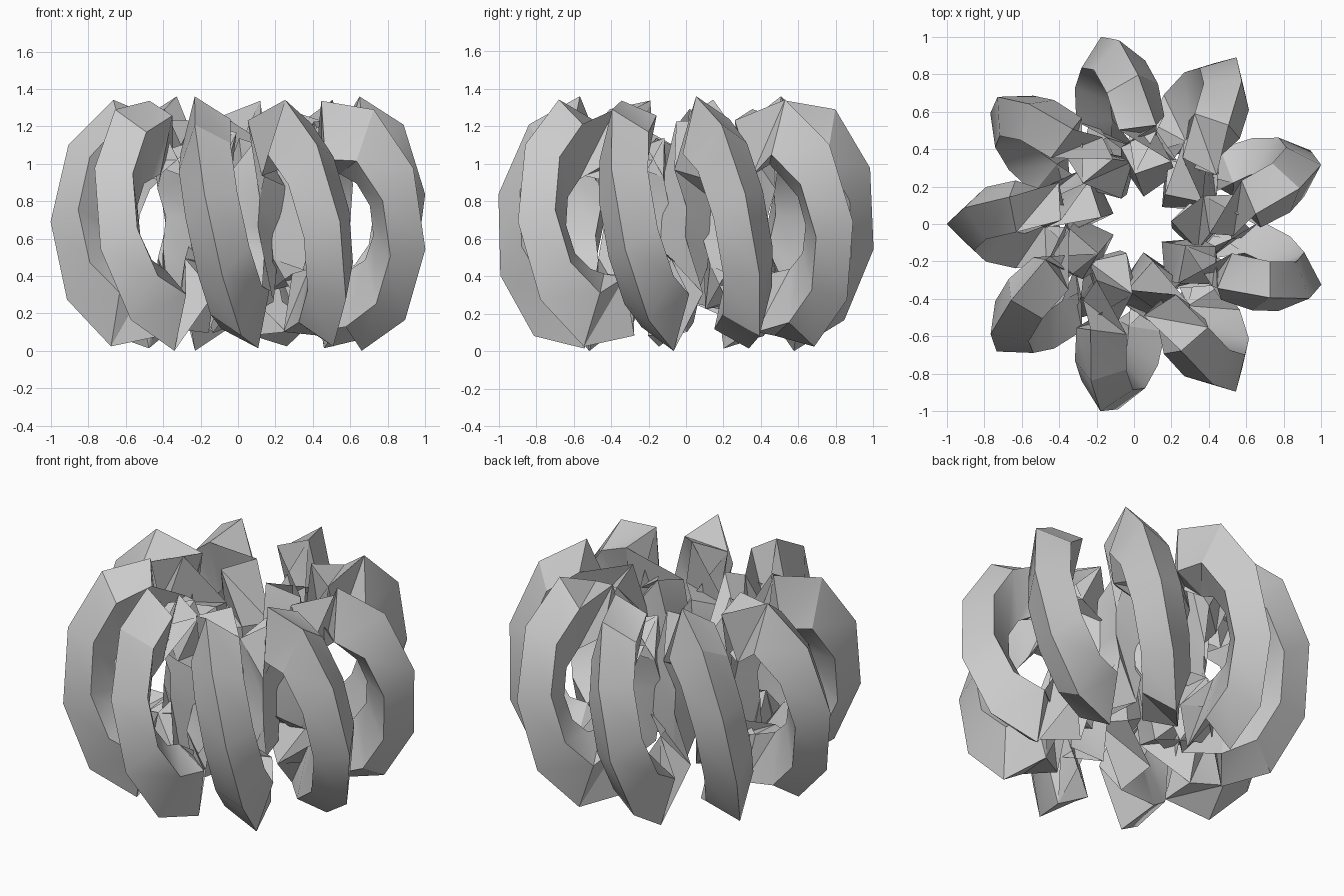
import bpy
import bmesh
from math import sin, cos, pi
from mathutils import Vector

cube = bpy.data.objects.get("Cube")
if cube:
    bpy.data.objects.remove(cube, do_unlink=True)

COILS = 9                  # loops through the hole in one trip round the axis
RINGS, SIDES = 87, 4       # rings along the tube, corners per ring
RADIUS, TUBE = 0.59, 0.1475
TALL = 1.58                # the coils are taller than they are deep


def coil_point(u):
    """Centre line of the coil at angle u round the axis."""
    r = RADIUS * (1 + 0.5 * cos(COILS * u))
    return Vector((r * cos(u), r * sin(u), 0.5 * RADIUS * sin(COILS * u)))


def tube_ring(u):
    """Square ring whose corners point away from the coil's middle."""
    here, ahead = coil_point(u), coil_point(u + 0.01)
    along = ahead - here
    side = along.cross(here + ahead).normalized()
    out = side.cross(along).normalized()
    corners = []
    for j in range(SIDES):
        v = 2 * pi * j / SIDES
        p = here - TUBE * cos(v) * out + TUBE * sin(v) * side
        corners.append(Vector((-p.x, p.y, p.z * TALL)))
    return corners


# Coiled tube
bm = bmesh.new()
rings = [[bm.verts.new(p) for p in tube_ring(2 * pi * i / RINGS)]
         for i in range(RINGS)]
for i in range(RINGS):
    r0, r1 = rings[i], rings[(i + 1) % RINGS]
    for j in range(SIDES):
        k = (j + 1) % SIDES
        bm.faces.new((r0[j], r1[j], r0[k]))
        bm.faces.new((r1[j], r1[k], r0[k]))
bmesh.ops.recalc_face_normals(bm, faces=bm.faces)

# Centre it and stand it on the ground
low = Vector([min(v.co[a] for v in bm.verts) for a in range(3)])
high = Vector([max(v.co[a] for v in bm.verts) for a in range(3)])
middle = (low + high) / 2
bmesh.ops.translate(bm, verts=bm.verts, vec=(-middle.x, -middle.y, -low.z))

mesh = bpy.data.meshes.new("coiled_tube")
bm.to_mesh(mesh)
bm.free()
coil = bpy.data.objects.new("coiled_tube", mesh)
bpy.context.collection.objects.link(coil)

# Plain grey
grey = bpy.data.materials.new("light_grey")
grey.use_nodes = True
colour = (0.6, 0.6, 0.6, 1)
grey.diffuse_color = colour
grey.node_tree.nodes["Principled BSDF"].inputs["Base Color"].default_value = colour
mesh.materials.append(grey)

# Smooth along the tube, sharp at its corners
bpy.ops.object.select_all(action="DESELECT")
coil.select_set(True)
bpy.context.view_layer.objects.active = coil
bpy.ops.object.shade_smooth_by_angle()
